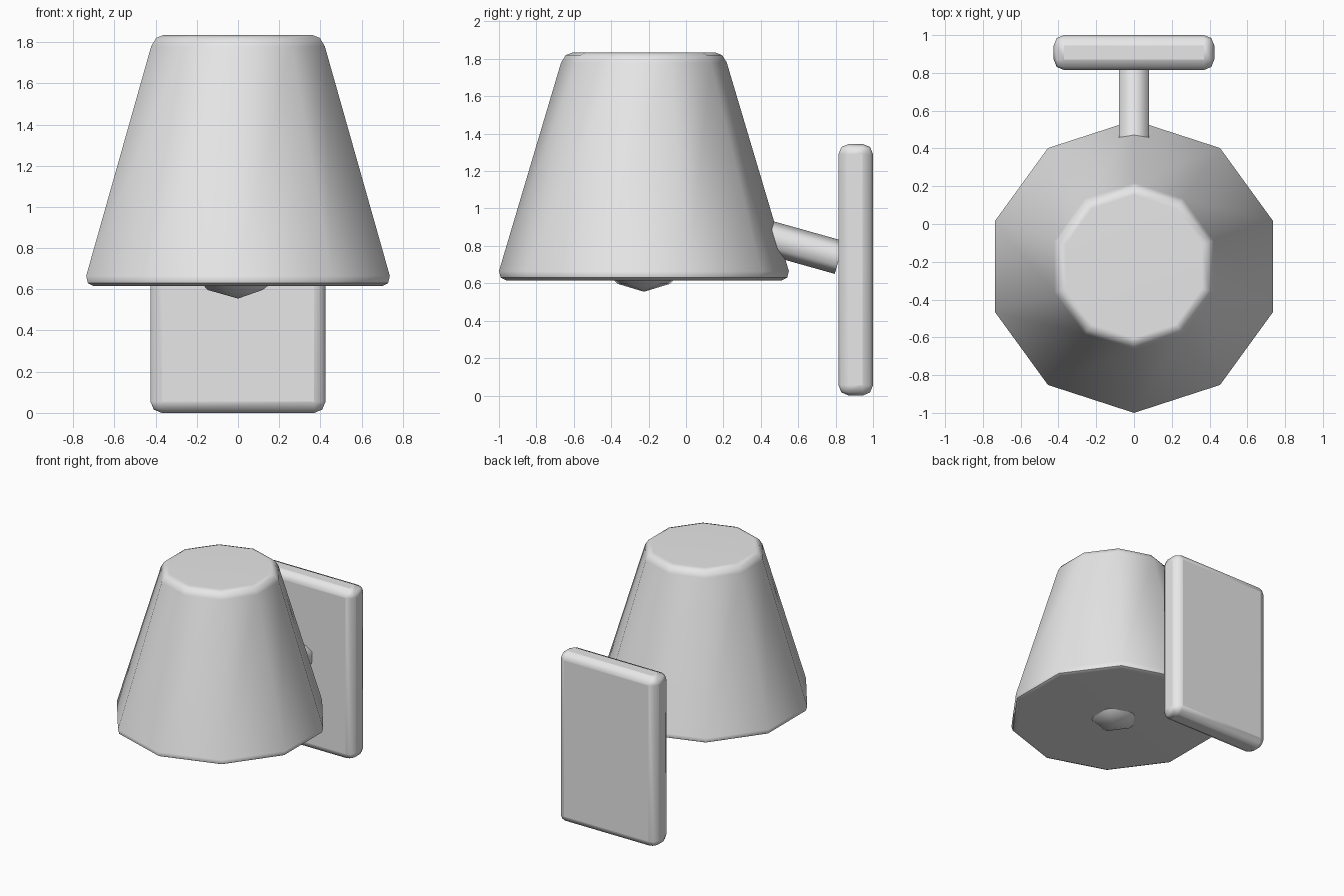
import bpy, bmesh, math
from mathutils import Vector

cube = bpy.data.objects.get("Cube")
if cube:
    bpy.data.objects.remove(cube, do_unlink=True)

# One plain grey finish
GREY = (0.8, 0.8, 0.8, 1)
grey = bpy.data.materials.new("light_grey")
grey.use_nodes = True
grey.diffuse_color = GREY
grey.node_tree.nodes["Principled BSDF"].inputs["Base Color"].default_value = GREY


def finish(obj, name, angle):
    """Name, colour and smooth a part, keeping large faces flat."""
    obj.name = obj.data.name = name
    obj.data.materials.clear()
    obj.data.materials.append(grey)
    bpy.ops.object.select_all(action='DESELECT')
    obj.select_set(True)
    bpy.context.view_layer.objects.active = obj
    bpy.ops.object.shade_smooth_by_angle(angle=math.radians(angle))


def flatten(obj):
    mod = obj.modifiers.new("weighted_normals", 'WEIGHTED_NORMAL')
    mod.keep_sharp = True


def lathe(name, profile, sides, centre):
    """Closed faceted solid of revolution from (radius, height) points."""
    bm = bmesh.new()
    rings = []
    for r, z in profile:
        ring = []
        for i in range(sides):
            a = math.tau * i / sides + math.pi / 2
            ring.append(bm.verts.new((r * math.cos(a), r * math.sin(a), z)))
        rings.append(ring)
    for low, high in zip(rings, rings[1:]):
        for i in range(sides):
            j = (i + 1) % sides
            bm.faces.new((low[i], low[j], high[j], high[i]))
    bm.faces.new(rings[0][::-1])
    bm.faces.new(rings[-1])
    mesh = bpy.data.meshes.new(name)
    bm.to_mesh(mesh)
    bm.free()
    obj = bpy.data.objects.new(name, mesh)
    obj.location = centre
    bpy.context.collection.objects.link(obj)
    return obj


AXIS_Y = -0.225

# Ten-sided lamp shade with rounded rims
shade = lathe("lamp_shade",
              [(0.735, 0.615), (0.766, 0.63), (0.775, 0.665),
               (0.443, 1.78), (0.418, 1.82), (0.379, 1.835)],
              10, (0, AXIS_Y, 0))
finish(shade, "lamp_shade", 45)
flatten(shade)

# Bulb peeking out below the shade
bpy.ops.mesh.primitive_ico_sphere_add(subdivisions=2, radius=0.28,
                                      location=(0, AXIS_Y, 0.835))
finish(bpy.context.object, "bulb", 60)

# Six-sided arm rising from the wall plate into the shade
start, end = Vector((0, 0.2, 0.912)), Vector((0, 0.82, 0.738))
arm = lathe("arm", [(0.091, 0), (0.091, (end - start).length)], 6, start)
arm.rotation_euler.x = -math.atan2(end.y - start.y, end.z - start.z)
finish(arm, "arm", 65)

# Wall plate with rounded edges
bpy.ops.mesh.primitive_cube_add(size=1, location=(0, 0.9075, 0.6725))
plate = bpy.context.object
plate.scale = (0.85, 0.185, 1.345)
bpy.ops.object.transform_apply(location=False, rotation=False, scale=True)
bevel = plate.modifiers.new("rounded_edges", 'BEVEL')
bevel.width = 0.055
bevel.segments = 2
finish(plate, "wall_plate", 45)
flatten(plate)
